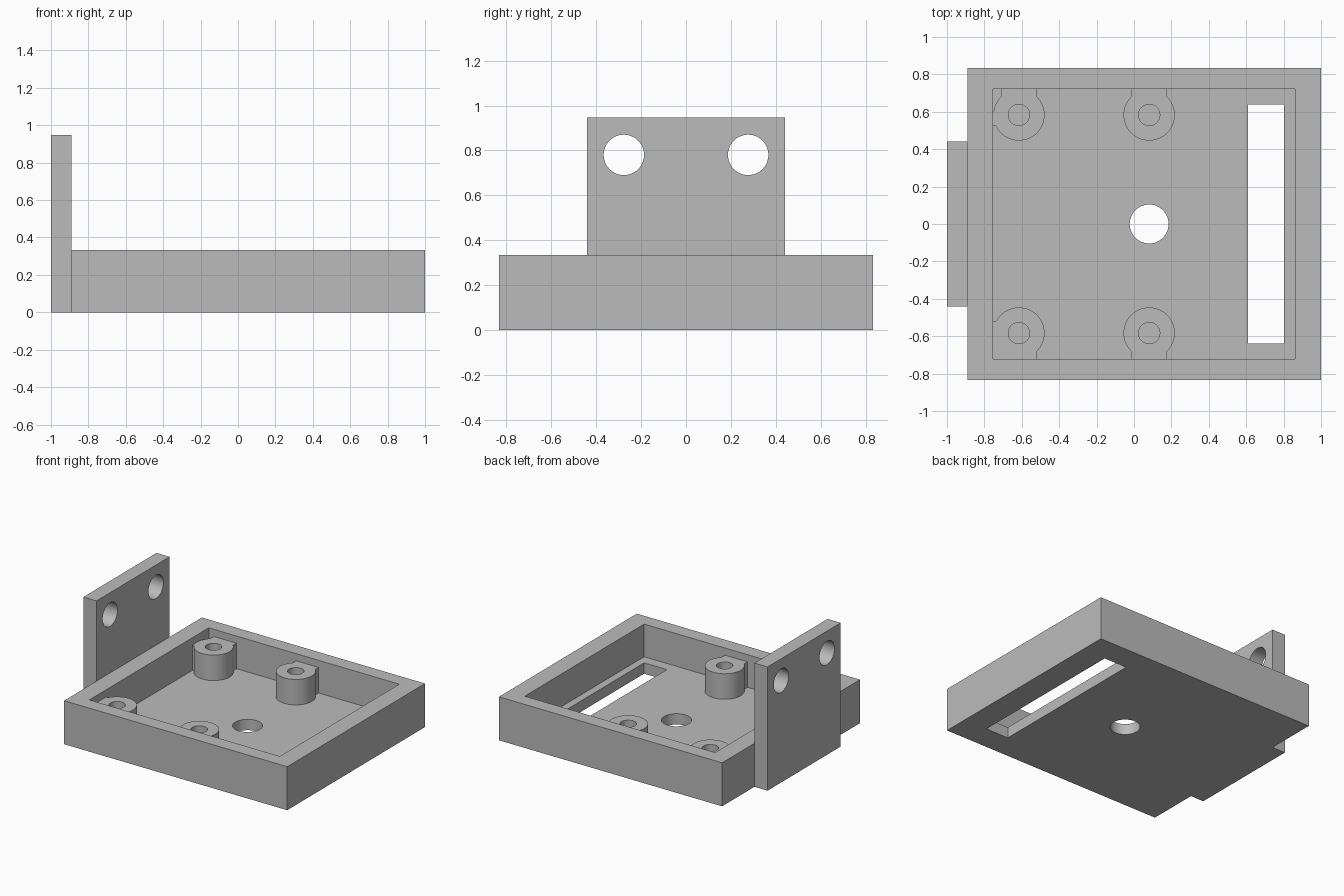
import bpy, bmesh, math
from mathutils import Matrix, Vector

if "Cube" in bpy.data.objects:
    bpy.data.objects.remove(bpy.data.objects["Cube"])

grey = bpy.data.materials.new("plain grey")
grey.diffuse_color = (0.5, 0.5, 0.5, 1)
grey.use_nodes = True
grey.node_tree.nodes["Principled BSDF"].inputs["Base Color"].default_value = grey.diffuse_color


def make(name, bm):
    mesh = bpy.data.meshes.new(name)
    bm.to_mesh(mesh)
    bm.free()
    mesh.materials.append(grey)
    obj = bpy.data.objects.new(name, mesh)
    bpy.context.collection.objects.link(obj)
    return obj


def box(name, x0, x1, y0, y1, z0, z1):
    bm = bmesh.new()
    size = Matrix.Diagonal((x1 - x0, y1 - y0, z1 - z0, 1))
    mid = Matrix.Translation(((x0 + x1) / 2, (y0 + y1) / 2, (z0 + z1) / 2))
    bmesh.ops.create_cube(bm, size=1, matrix=mid @ size)
    return make(name, bm)


def cylinder(name, centre, radius, length, axis="Z"):
    bm = bmesh.new()
    turn = Matrix.Rotation(math.pi / 2, 4, "Y") if axis == "X" else Matrix()
    bmesh.ops.create_cone(bm, cap_ends=True, segments=64, radius1=radius, radius2=radius,
                          depth=length, matrix=Matrix.Translation(Vector(centre)) @ turn)
    return make(name, bm)


def combine(obj, others, operation):
    """Apply a boolean for each helper, then discard the helper."""
    for other in others:
        mod = obj.modifiers.new("cut", "BOOLEAN")
        mod.operation, mod.solver, mod.object = operation, "EXACT", other
        dg = bpy.context.evaluated_depsgraph_get()
        mesh = bpy.data.meshes.new_from_object(obj.evaluated_get(dg))
        obj.modifiers.clear()
        obj.data = mesh
        bpy.data.objects.remove(other)


def smooth(obj):
    bpy.ops.object.select_all(action="DESELECT")
    obj.select_set(True)
    bpy.context.view_layer.objects.active = obj
    bpy.ops.object.shade_smooth_by_angle(angle=math.radians(30))


FLOOR, RIM, POST_TOP = 0.083, 0.333, 0.278
IN_X0, IN_X1, IN_Y = -0.753, 0.86, 0.722

# Open tray with a cable slot and a round floor hole
tray = box("tray", -0.889, 1, -0.833, 0.833, 0, RIM)
combine(tray, [
    box("cavity_cutter", IN_X0, IN_X1, -IN_Y, IN_Y, FLOOR, 0.6),
    box("slot_cutter", 0.61, 0.803, -0.64, 0.64, -0.1, 0.2),
    cylinder("floor_hole_cutter", (0.081, 0, 0), 0.104, 0.4),
], "DIFFERENCE")
smooth(tray)

# Upright mounting tab with two holes
tab = box("mounting_tab", -1, -0.889, -0.442, 0.442, 0, 0.947)
combine(tab, [cylinder("tab_hole_cutter", (-0.945, s * 0.277, 0.78), 0.09, 0.4, "X")
              for s in (-1, 1)], "DIFFERENCE")
smooth(tab)

# Screw posts, each joined to the nearest walls by webs
for x, column in ((-0.615, "left"), (0.081, "middle")):
    for side, row in ((-1, "front"), (1, "back")):
        y = side * 0.583
        base = FLOOR - 0.01
        post = cylinder(f"{column}_{row}_post", (x, y, (base + POST_TOP) / 2),
                        0.137, POST_TOP - base)
        wall = side * (IN_Y + 0.01)
        webs = [box("web", x - 0.096, x + 0.096, min(y, wall), max(y, wall), base, POST_TOP)]
        if column == "left":
            # Side web; the front one fills the whole corner
            y0, y1 = (wall, -0.52) if side < 0 else (0.525, 0.6)
            webs.append(box("side_web", IN_X0 - 0.01, x, y0, y1, base, POST_TOP))
        combine(post, webs, "UNION")
        combine(post, [cylinder("screw_hole_cutter", (x, y, FLOOR + 0.2), 0.057, 0.4)],
                "DIFFERENCE")
        smooth(post)
